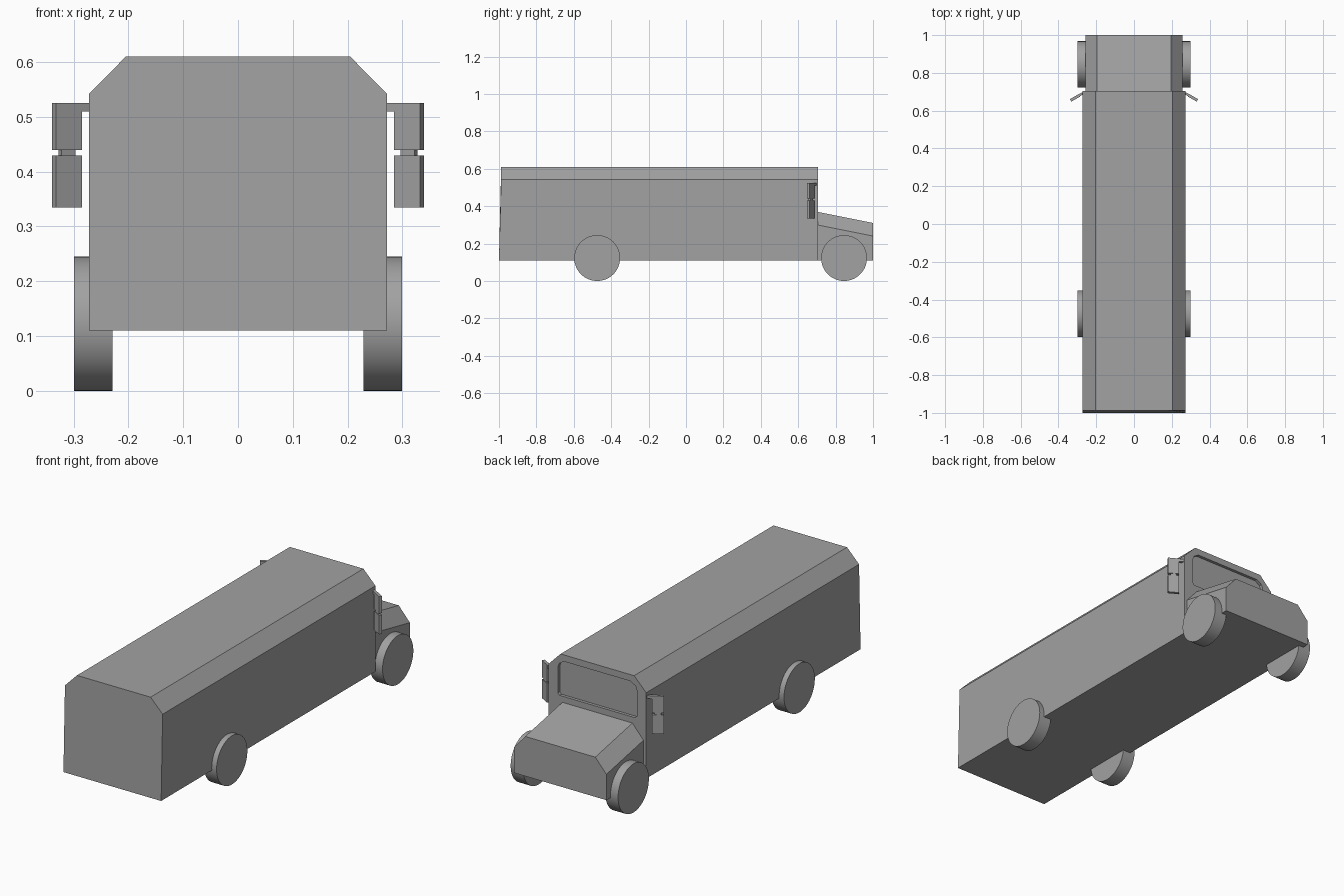
import bpy, bmesh, math
from mathutils import Matrix, Vector

cube = bpy.data.objects.get("Cube")
if cube:
    bpy.data.objects.remove(cube, do_unlink=True)

# One plain colour for the whole vehicle
grey = bpy.data.materials.new("plain_grey")
grey.use_nodes = True
GREY = (0.36, 0.36, 0.36, 1)
grey.diffuse_color = GREY
grey.node_tree.nodes["Principled BSDF"].inputs["Base Color"].default_value = GREY


def finish(bm, name):
    bmesh.ops.recalc_face_normals(bm, faces=bm.faces)
    mesh = bpy.data.meshes.new(name)
    bm.to_mesh(mesh)
    bm.free()
    obj = bpy.data.objects.new(name, mesh)
    bpy.context.collection.objects.link(obj)
    mesh.materials.append(grey)
    return obj


def loft(name, back, front):
    """Solid between two matching outlines of (x, y, z) points."""
    bm = bmesh.new()
    a = [bm.verts.new(p) for p in back]
    b = [bm.verts.new(p) for p in front]
    n = len(a)
    bm.faces.new(a)
    bm.faces.new(b)
    for i in range(n):
        j = (i + 1) % n
        bm.faces.new((a[i], a[j], b[j], b[i]))
    return finish(bm, name)


def section(half, top_half, low, shoulder, top, y_low, y_top):
    """Box outline with chamfered upper corners."""
    right = [(half, y_low, low), (half, y_top, shoulder), (top_half, y_top, top)]
    return right + [(-x, y, z) for x, y, z in reversed(right)]


def block(bm, size, centre, turn=0.0):
    m = (Matrix.Translation(centre) @ Matrix.Rotation(turn, 4, "Z")
         @ Matrix.Diagonal((*size, 1)))
    bmesh.ops.create_cube(bm, size=1, matrix=m)


# Body with a slightly leaning end wall
body = loft("body",
            section(0.272, 0.205, 0.11, 0.542, 0.61, -1.0, -0.988),
            section(0.272, 0.205, 0.11, 0.542, 0.61, 0.705, 0.705))

# Sloping hood
loft("hood",
     section(0.257, 0.195, 0.11, 0.30, 0.37, 0.70, 0.70),
     section(0.257, 0.195, 0.11, 0.24, 0.31, 1.0, 1.0))

# Windshield recess
half = [(0.21, 0.40), (0.22, 0.41), (0.22, 0.54), (0.213, 0.56), (0.185, 0.577)]
outline = half + [(-x, z) for x, z in reversed(half)]
cutter = loft("windshield_cutter",
              [(x, 0.69, z) for x, z in outline],
              [(x, 0.75, z) for x, z in outline])
cutter.hide_render = True
cutter.hide_viewport = True
cut = body.modifiers.new("windshield_recess", "BOOLEAN")
cut.operation = "DIFFERENCE"
cut.solver = "EXACT"
cut.object = cutter

for side, label in ((1, "left"), (-1, "right")):
    # Wheels
    for y, place in ((-0.475, "plain_end"), (0.845, "hood_end")):
        bm = bmesh.new()
        m = (Matrix.Translation((side * 0.264, y, 0.1225))
             @ Matrix.Rotation(math.pi / 2, 4, "Y"))
        bmesh.ops.create_cone(bm, cap_ends=True, segments=64, radius1=0.1225,
                              radius2=0.1225, depth=0.07, matrix=m)
        wheel = finish(bm, f"{place}_wheel_{label}")
        bpy.ops.object.select_all(action="DESELECT")
        wheel.select_set(True)
        bpy.context.view_layer.objects.active = wheel
        bpy.ops.object.shade_smooth_by_angle(angle=math.radians(40))

    # Angled double mirror with its link and arm
    bm = bmesh.new()
    turn = -side * math.radians(30)
    x, y = side * 0.312, 0.668
    block(bm, (0.055, 0.015, 0.085), (x, y, 0.4825), turn)
    block(bm, (0.055, 0.015, 0.095), (x, y, 0.3825), turn)
    block(bm, (0.030, 0.010, 0.03), (x, y, 0.435), turn)
    block(bm, (0.035, 0.012, 0.015), (side * 0.28, 0.687, 0.5175), turn)
    finish(bm, f"mirror_{label}")
